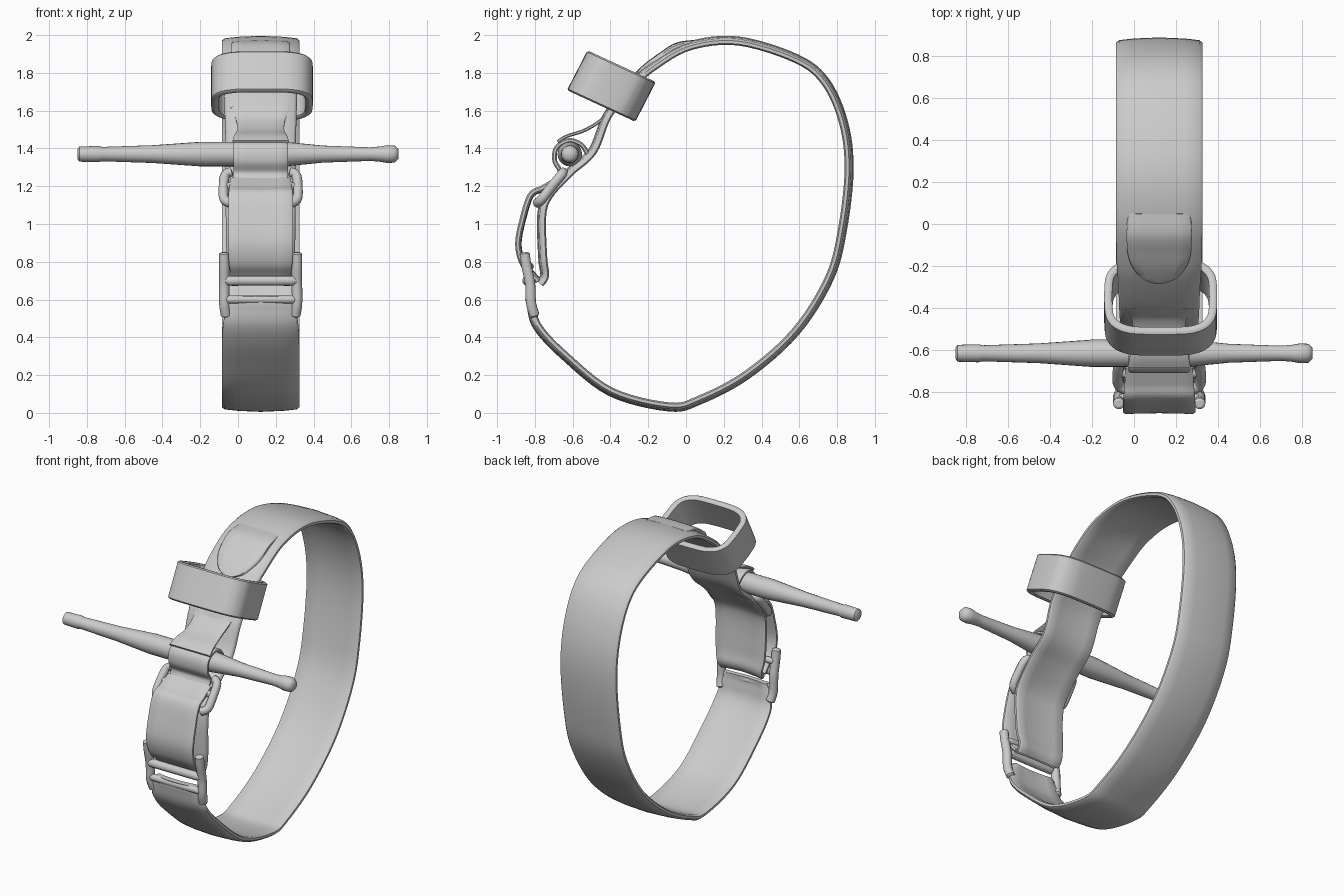
import bpy, bmesh, math
from mathutils import Vector

cube = bpy.data.objects.get("Cube")
if cube:
    bpy.data.objects.remove(cube, do_unlink=True)

CX = 0.12  # centre line of the strap
grey = bpy.data.materials.new("matte grey")
grey.use_nodes = True
GREY = (0.6, 0.6, 0.6, 1)
grey.diffuse_color = GREY
grey.node_tree.nodes["Principled BSDF"].inputs["Base Color"].default_value = GREY
grey.node_tree.nodes["Principled BSDF"].inputs["Roughness"].default_value = 0.7


def finish(name, bm):
    bmesh.ops.recalc_face_normals(bm, faces=bm.faces)
    mesh = bpy.data.meshes.new(name)
    bm.to_mesh(mesh)
    bm.free()
    mesh.materials.append(grey)
    obj = bpy.data.objects.new(name, mesh)
    bpy.context.collection.objects.link(obj)
    bpy.ops.object.select_all(action='DESELECT')
    obj.select_set(True)
    bpy.context.view_layer.objects.active = obj
    bpy.ops.object.shade_smooth_by_angle(angle=math.radians(50))
    return obj


def smooth_path(pts, closed=False, steps=6):
    """Catmull-Rom interpolation through the points."""
    pts = [Vector(p) for p in pts]
    n = len(pts)
    at = (lambda i: pts[i % n]) if closed else (lambda i: pts[max(0, min(n - 1, i))])
    out = []
    for i in range(n if closed else n - 1):
        a, b, c, d = (at(i + k) for k in (-1, 0, 1, 2))
        for s in range(steps):
            t = s / steps
            out.append(0.5 * (2 * b + (c - a) * t + (2 * a - 5 * b + 4 * c - d) * t * t
                              + (3 * b - a - 3 * c + d) * t ** 3))
    if not closed:
        out.append(pts[-1])
    return out


def loft(name, rings, closed=False):
    bm = bmesh.new()
    loops = [[bm.verts.new(p) for p in ring] for ring in rings]
    m = len(loops[0])
    for i in range(len(loops) if closed else len(loops) - 1):
        a, b = loops[i], loops[(i + 1) % len(loops)]
        for k in range(m):
            bm.faces.new((a[k], a[(k + 1) % m], b[(k + 1) % m], b[k]))
    if not closed:
        bm.faces.new(loops[0])
        bm.faces.new(loops[-1])
    return finish(name, bm)


def ribbon(name, pts, thick, crown=0.0, closed=False, origin=(CX, 0, 0),
           u=(0, 1, 0), v=(0, 0, 1), w=(1, 0, 0)):
    """Webbing along (u, v, half width) points, with rounded edges."""
    origin, u, v, w = map(Vector, (origin, u, v, w))
    path = smooth_path(pts, closed)
    cols = (-1, -0.93, -0.6, 0, 0.6, 0.93, 1)
    rings = []
    for i, p in enumerate(path):
        last = len(path) - 1
        a = path[i - 1] if closed or i else p
        b = path[(i + 1) % len(path)] if closed or i < last else p
        t = (b - a).xy.normalized()
        n = u * t.y - v * t.x
        base = origin + u * p.x + v * p.y
        ring = []
        for side, row in ((1, cols), (-1, cols[::-1])):
            for c in row:
                h = side * thick / 2 * (0.45 if abs(c) == 1 else 1) - crown * c * c
                ring.append(base + w * (c * p.z) + n * h)
        rings.append(ring)
    return loft(name, rings, closed)


def tube(name, pts, radius):
    """Rounded moulded bar through the points."""
    curve = bpy.data.curves.new(name, 'CURVE')
    curve.dimensions = '3D'
    curve.bevel_depth = radius
    curve.bevel_resolution = 3
    curve.use_fill_caps = True
    path = smooth_path(pts)
    s = curve.splines.new('POLY')
    s.points.add(len(path) - 1)
    for i, (q, p) in enumerate(zip(s.points, path)):
        q.co = (*p, 1)
        q.radius = 0.6 if i in (0, len(path) - 1) else 1
    tmp = bpy.data.objects.new(name + "_path", curve)
    bpy.context.collection.objects.link(tmp)
    bpy.context.view_layer.update()
    mesh = bpy.data.meshes.new_from_object(
        tmp.evaluated_get(bpy.context.evaluated_depsgraph_get()))
    bpy.data.objects.remove(tmp, do_unlink=True)
    bm = bmesh.new()
    bm.from_mesh(mesh)
    finish(name, bm)


# Long strap: from the lower buckle round the back, over the top and down the front
ribbon("main_strap", [
    (-.83, .62, .15), (-.825, .56, .18), (-.79, .45, .2), (-.65, .3, .205), (-.4, .105, .205),
    (-.09, .025, .205), (.07, .06, .205), (.325, .195, .205), (.585, .425, .205),
    (.765, .71, .205), (.835, .97, .205), (.87, 1.29, .205), (.84, 1.54, .205),
    (.745, 1.755, .205), (.59, 1.88, .205), (.28, 1.975, .205), (.02, 1.95, .205),
    (-.17, 1.845, .203), (-.29, 1.74, .195), (-.42, 1.58, .19), (-.5, 1.39, .185),
    (-.62, 1.28, .185), (-.73, 1.16, .185), (-.77, 1.05, .185), (-.765, .82, .18),
    (-.755, .73, .165), (-.78, .69, .16)], 0.035, crown=0.015)

# Sewn-on tongue with a rounded tip on the top of the strap
ribbon("strap_tongue", [
    (.05, 1.96, .15), (-.05, 1.945, .155), (-.14, 1.888, .15), (-.2, 1.845, .13),
    (-.25, 1.80, .09), (-.275, 1.775, .03)], 0.03, crown=0.005)

# Doubled front webbing between the buckles
ribbon("front_loop", [
    (-.68, 1.23, .16), (-.76, 1.185, .165), (-.82, 1.15, .17), (-.86, 1.03, .172),
    (-.885, .9, .172), (-.865, .8, .168), (-.82, .745, .16), (-.78, .70, .16)][::-1][::-1],
    0.03, crown=-0.005)

# Loose flap above the rod and the tab that holds the rod
ribbon("loose_flap", [(-.4, 1.62, .16), (-.45, 1.55, .13), (-.54, 1.495, .125),
                      (-.63, 1.465, .14), (-.68, 1.435, .15)], 0.018)
ribbon("rod_tab", [(-.52, 1.37, .14), (-.555, 1.42, .145), (-.62, 1.442, .145),
                   (-.685, 1.405, .145), (-.695, 1.335, .145), (-.665, 1.27, .145),
                   (-.7, 1.2, .145)], 0.025)

# Wide keeper band: a rounded rectangle around the strap
band = []
for k in range(24):
    a = math.tau * k / 24
    c, s = math.cos(a), math.sin(a)
    band.append((0.25 * math.copysign(abs(c) ** 0.55, c),
                 0.18 * math.copysign(abs(s) ** 0.55, s), 0.118))
ribbon("keeper_band", band, 0.038, closed=True, origin=(0.127, -.395, 1.73),
       u=(1, 0, 0), v=(0, .91, -.42), w=(0, .46, .89))

# Turned twisting rod with knobbed ends
profile = [(-.85, .025), (-.84, .04), (-.74, .043), (-.72, .038), (-.45, .047), (-.2, .065),
           (.25, .065), (.45, .045), (.7, .036), (.75, .04), (.79, .047), (.83, .045), (.85, .025)]
angles = [math.tau * k / 20 for k in range(20)]
loft("twisting_rod", [[(x, -.615 + r * math.cos(a), 1.37 + r * math.sin(a)) for a in angles]
                      for x, r in profile])

# Moulded buckles: mirrored side rails and cross bars
for side, label in ((1, "left"), (-1, "right")):
    x = CX + side * 0.192
    tube("lower_buckle_rail_" + label, [(x, -.855, .85), (x, -.845, .78), (x, -.825, .68),
                                       (x, -.82, .58), (x - side * .01, -.8, .51)], 0.028)
    tube("upper_buckle_hook_" + label, [(x - side * .04, -.79, 1.11), (x, -.765, 1.13),
                                       (x + side * .004, -.71, 1.2), (x - side * .005, -.66, 1.26),
                                       (x - side * .04, -.65, 1.275)], 0.026)
for name, y, z, r in (("lower_buckle_middle_bar", -.84, .70, .027),
                      ("lower_buckle_top_bar", -.825, .775, .02),
                      ("lower_buckle_bottom_bar", -.83, .60, .022),
                      ("upper_buckle_bar", -.71, 1.2, .022)):
    tube(name, [(CX - .19, y, z), (CX, y, z), (CX + .19, y, z)], r)
